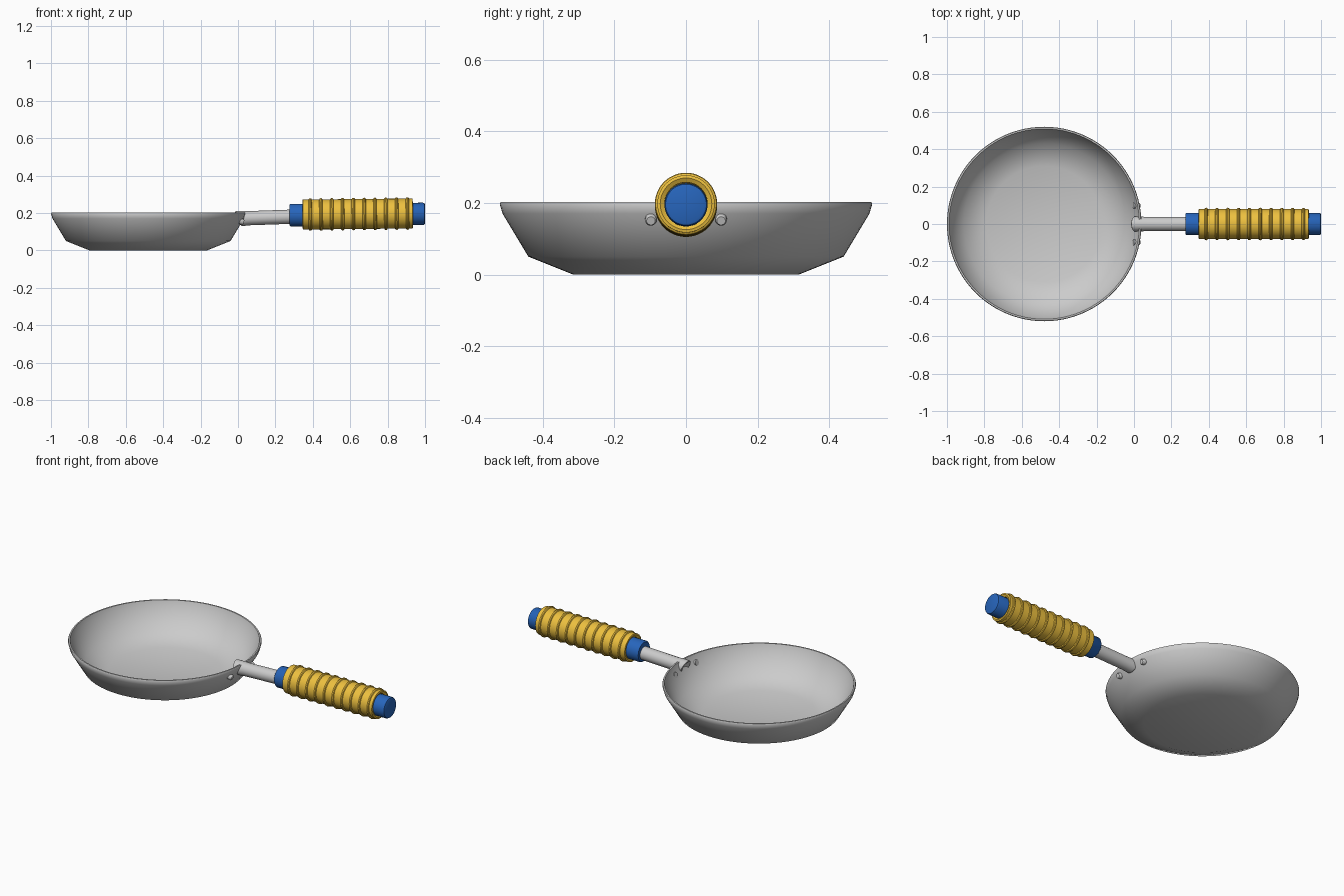
import bpy, bmesh, math
from mathutils import Matrix, Vector

if "Cube" in bpy.data.objects:
    bpy.data.objects.remove(bpy.data.objects["Cube"])


def material(name, color):
    m = bpy.data.materials.new(name)
    m.diffuse_color = color
    m.use_nodes = True
    m.node_tree.nodes["Principled BSDF"].inputs["Base Color"].default_value = m.diffuse_color
    return m


def lathe(name, profile, matrix, n=64, mat=None, angle=40, closed=False):
    """Spin (radius, height) points round local z, then place with matrix."""
    bm = bmesh.new()
    rings = []
    for r, h in profile:
        if r < 1e-6:
            rings.append([bm.verts.new((0, 0, h))] * n)
        else:
            rings.append([bm.verts.new((r * math.cos(2 * math.pi * i / n),
                                        r * math.sin(2 * math.pi * i / n), h))
                          for i in range(n)])
    pairs = list(zip(rings, rings[1:]))
    if closed:
        pairs.append((rings[-1], rings[0]))
    for a, b in pairs:
        for i in range(n):
            j = (i + 1) % n
            bm.faces.new(dict.fromkeys((a[i], a[j], b[j], b[i])))
    bmesh.ops.recalc_face_normals(bm, faces=bm.faces)
    bmesh.ops.transform(bm, matrix=matrix, verts=bm.verts)
    me = bpy.data.meshes.new(name)
    bm.to_mesh(me)
    bm.free()
    ob = bpy.data.objects.new(name, me)
    bpy.context.collection.objects.link(ob)
    if mat:
        me.materials.append(mat)
    bpy.ops.object.select_all(action='DESELECT')
    ob.select_set(True)
    bpy.context.view_layer.objects.active = ob
    bpy.ops.object.shade_smooth_by_angle(angle=math.radians(angle))
    return ob


def along_x(z, tilt=0.0, x=0.0, y=0.0):
    return Matrix.Translation((x, y, z)) @ Matrix.Rotation(math.pi / 2 - tilt, 4, 'Y')


blue = material("blue", (0.02, 0.13, 0.5, 1))
yellow = material("yellow", (0.85, 0.53, 0.05, 1))

# Pan bowl: outer wall, rim, inner wall
lathe("pan_bowl", [(0, 0), (0.315, 0), (0.44, 0.05), (0.512, 0.17), (0.52, 0.197),
                   (0.517, 0.203), (0.509, 0.203), (0.5, 0.175), (0.43, 0.06),
                   (0.31, 0.014), (0, 0.014)],
      Matrix.Translation((-0.48, 0, 0)), n=96, angle=50)

# Handle rod, with a scooped end cut to follow the pan wall
rod = lathe("handle_rod", [(0, 0.015), (0.022, 0.008), (0.035, 0), (0.04, 0.004),
                           (0.04, 0.035), (0.038, 0.06), (0.038, 0.32), (0, 0.32)],
            along_x(0.17, 0.035), n=32)
for v in rod.data.vertices:
    if v.co.x < 0.02:
        v.co.x -= (v.co.z - 0.17) * 0.4

# Blue core of the grip, with rounded ends
lathe("grip_core", [(0, 0.275), (0.055, 0.275), (0.06, 0.281), (0.06, 0.99),
                    (0.057, 0.997), (0.05, 1.0), (0, 1.0)],
      along_x(0.185, 0.01), n=48, mat=blue)

# Yellow sleeve with ten raised rings
sleeve = [(0.06, 0.352), (0.072, 0.345), (0.08, 0.347)]
for i in range(10):
    c = 0.386 + i * 0.0578
    sleeve += [(0.08, c - 0.009), (0.085, c - 0.006), (0.087, c),
               (0.085, c + 0.006), (0.08, c + 0.009)]
sleeve += [(0.08, 0.933), (0.072, 0.935), (0.06, 0.928)]
lathe("grip_sleeve", sleeve, along_x(0.188, 0.01), n=48, mat=yellow, closed=True, angle=30)

# Rivets either side of the rod
for side in (-1, 1):
    lathe("rivet", [(0, -0.02), (0.016, -0.02), (0.016, 0.012), (0.012, 0.017), (0, 0.017)],
          along_x(0.155, -0.3, x=0.015, y=side * 0.098), n=20)
